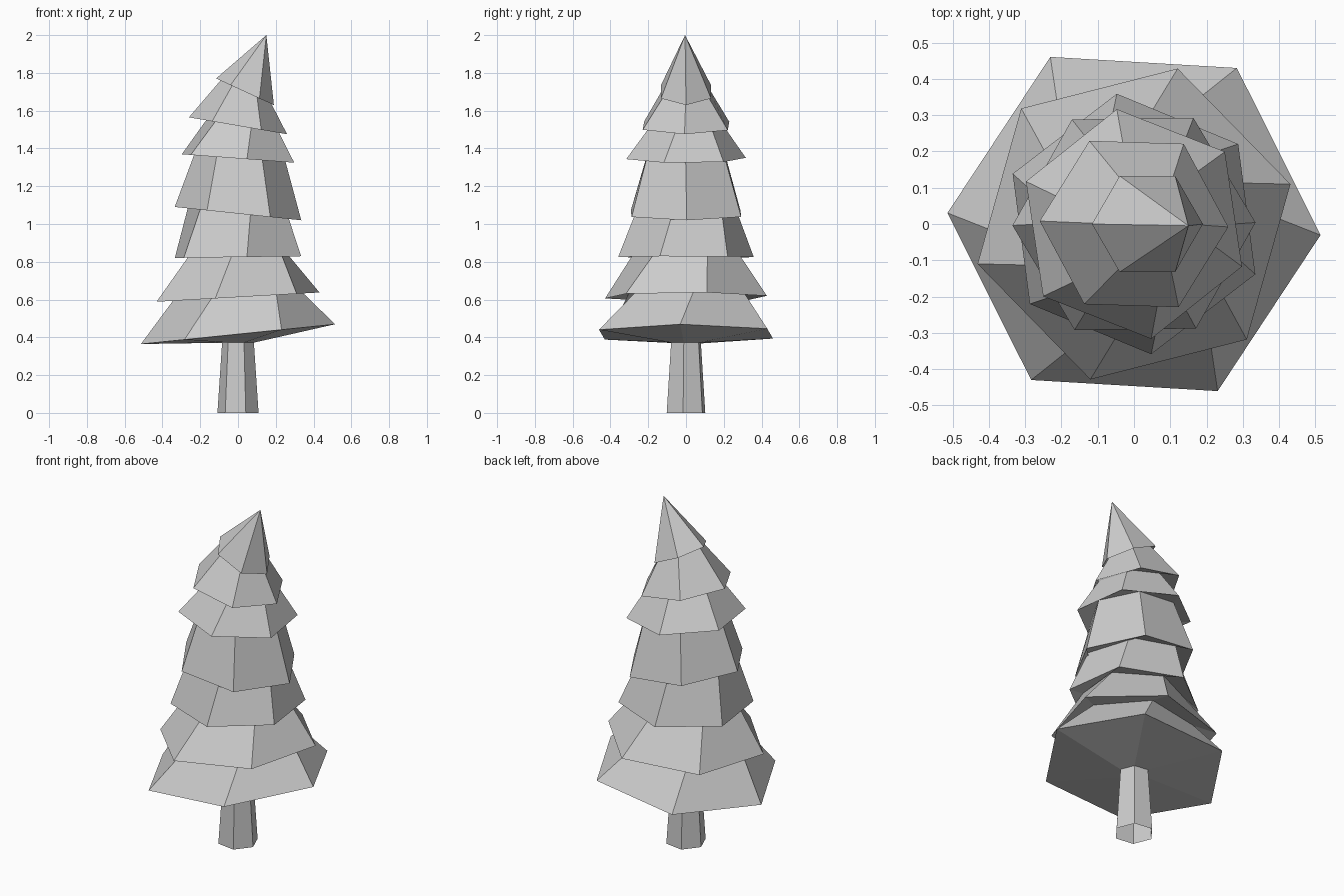
import bpy, bmesh
from math import cos, sin, radians

if "Cube" in bpy.data.objects:
    bpy.data.objects.remove(bpy.data.objects["Cube"])

SIDES = 6


def ring(bm, radius, z, angle, slope=0.0, cx=0.0):
    """Hexagon of vertices, tilted along x by slope about its centre."""
    verts = []
    for i in range(SIDES):
        a = radians(angle + i * 360 / SIDES)
        dx = radius * cos(a)
        verts.append(bm.verts.new((cx + dx, radius * sin(a), z + slope * dx)))
    return verts


def loft(name, rings, apex=None):
    """Bridge successive rings, optionally closing with a point on top."""
    bm = bmesh.new()
    loops = [ring(bm, *r) for r in rings]
    for low, high in zip(loops, loops[1:]):
        for i in range(SIDES):
            j = (i + 1) % SIDES
            bm.faces.new((low[i], low[j], high[j], high[i]))
    if apex:
        tip = bm.verts.new(apex)
        for i in range(SIDES):
            bm.faces.new((loops[-1][i], loops[-1][(i + 1) % SIDES], tip))
    mesh = bpy.data.meshes.new(name)
    bm.to_mesh(mesh)
    bm.free()
    obj = bpy.data.objects.new(name, mesh)
    bpy.context.collection.objects.link(obj)
    return obj


# Trunk: slightly tapered, open underneath
loft("trunk", [(0.11, 0.0, -8), (0.085, 0.372, -8)])

# Foliage: wide skirt then narrow neck for each tier (radius, z, angle, slope, centre x)
loft("foliage", [
    (0.085, 0.372, -8),
    (0.515, 0.417, -3.4, 0.102), (0.325, 0.64, 8, 0.05),
    (0.445, 0.613, 14.3, 0.057), (0.275, 0.85, 24.5, 0.02),
    (0.362, 0.825, 37.5, 0.013), (0.27, 1.08, 44.5, -0.1),
    (0.335, 1.055, 60.7, -0.105), (0.235, 1.37, 59.5, -0.07, 0.01),
    (0.32, 1.347, 38.5, -0.075), (0.185, 1.54, 45, -0.17, 0.025),
    (0.26, 1.52, 58.2, -0.172), (0.125, 1.715, 59.5, -0.4, 0.037),
    (0.153, 1.70, 60, -0.46, 0.037),
], apex=(0.15, -0.005, 2.0))
